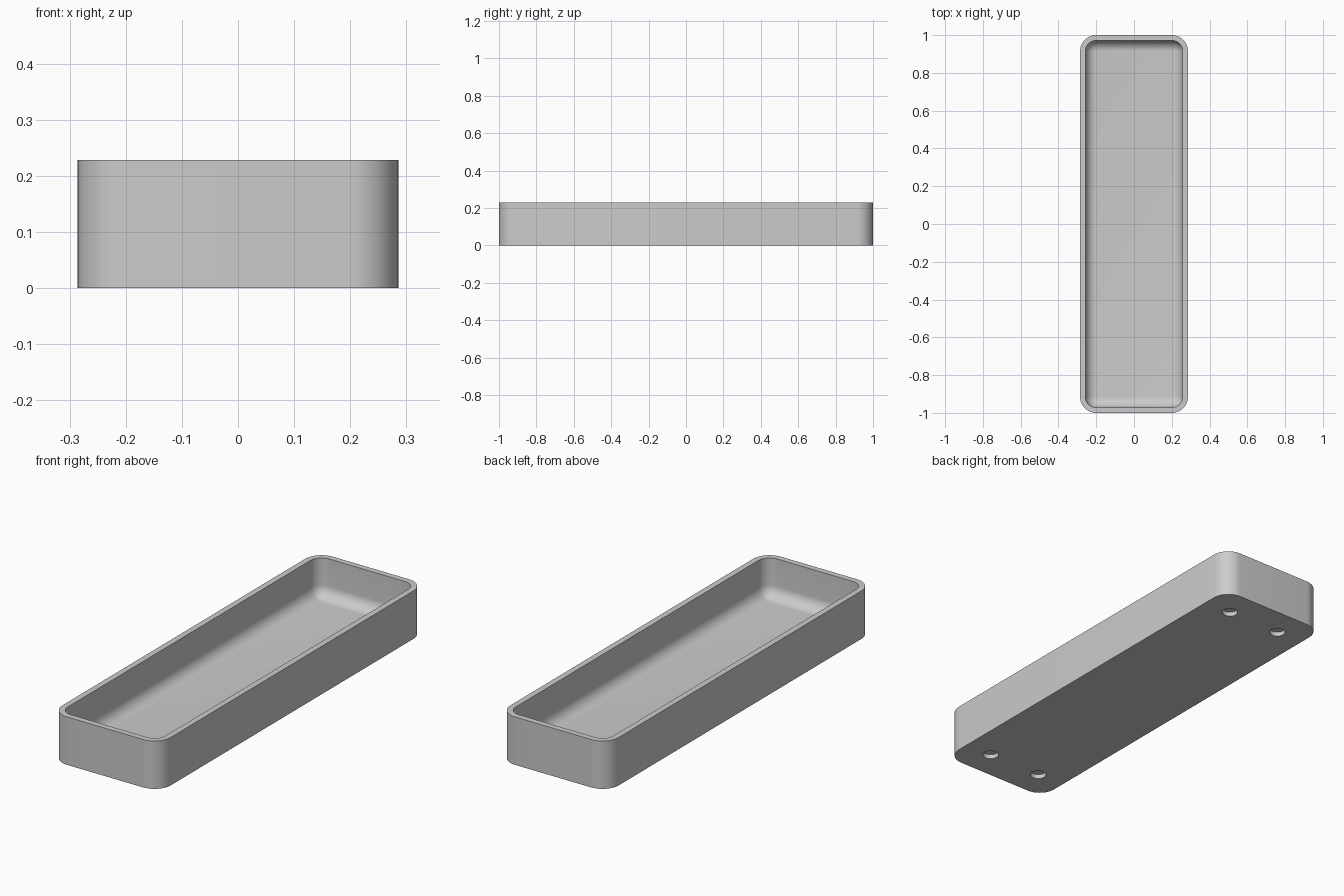
import bpy
import bmesh
from math import sin, cos, pi, radians

if "Cube" in bpy.data.objects:
    bpy.data.objects.remove(bpy.data.objects["Cube"], do_unlink=True)

UNIT = 2 / 70                      # tray is 70 units long, 20 wide, 8 high
HEIGHT = 8 * UNIT
OUTER_R, INNER_R = 3 * UNIT, 2 * UNIT
FLOOR = 1.5 * UNIT
CORNER_X, CORNER_Y = 7 * UNIT, 32 * UNIT   # shared corner centres
CORNER_STEPS, FILLET_STEPS = 12, 10

grey = bpy.data.materials.new("light grey")
grey.use_nodes = True
grey.diffuse_color = (0.6, 0.6, 0.6, 1)
grey.node_tree.nodes["Principled BSDF"].inputs["Base Color"].default_value = (0.6, 0.6, 0.6, 1)


def rounded_ring(bm, radius, z):
    """Rounded rectangle of vertices around the shared corner centres."""
    ring = []
    for quarter, (sx, sy) in enumerate([(1, 1), (-1, 1), (-1, -1), (1, -1)]):
        for i in range(CORNER_STEPS + 1):
            a = pi / 2 * (quarter + i / CORNER_STEPS)
            ring.append(bm.verts.new((sx * CORNER_X + radius * cos(a),
                                      sy * CORNER_Y + radius * sin(a), z)))
    return ring


# Profile: outer wall, flat rim, inner wall, fillet down to the floor
profile = [(OUTER_R, 0), (OUTER_R, HEIGHT), (INNER_R, HEIGHT)]
for i in range(FILLET_STEPS + 1):
    a = pi / 2 * i / FILLET_STEPS
    profile.append((INNER_R * cos(a), FLOOR + INNER_R * (1 - sin(a))))

bm = bmesh.new()
rings = [rounded_ring(bm, r, z) for r, z in profile]
for low, high in zip(rings, rings[1:]):
    for i in range(len(low)):
        j = (i + 1) % len(low)
        bm.faces.new((low[i], low[j], high[j], high[i]))
bm.faces.new(list(reversed(rings[0])))
bm.faces.new(rings[-1])
bmesh.ops.remove_doubles(bm, verts=bm.verts, dist=1e-5)
bmesh.ops.recalc_face_normals(bm, faces=bm.faces)
mesh = bpy.data.meshes.new("tray")
bm.to_mesh(mesh)
bm.free()
mesh.materials.append(grey)
tray = bpy.data.objects.new("tray", mesh)
bpy.context.collection.objects.link(tray)
bpy.context.view_layer.objects.active = tray

# Four blind holes in the underside
for sx in (-1, 1):
    for sy in (-1, 1):
        bpy.ops.mesh.primitive_cylinder_add(
            vertices=32, radius=1.25 * UNIT, depth=1.5 * UNIT,
            location=(sx * 5 * UNIT, sy * 30 * UNIT, 0))
        cutter = bpy.context.object
        cutter.name = "hole_cutter"
        cutter.hide_render = True
        cutter.data.materials.append(grey)
        cut = tray.modifiers.new("hole", 'BOOLEAN')
        cut.operation = 'DIFFERENCE'
        cut.solver = 'EXACT'
        cut.object = cutter
        bpy.context.view_layer.objects.active = tray
        bpy.ops.object.modifier_apply(modifier=cut.name)
        bpy.data.objects.remove(cutter, do_unlink=True)

# Smooth curves, crisp rims
bpy.ops.object.select_all(action='DESELECT')
tray.select_set(True)
bpy.context.view_layer.objects.active = tray
bpy.ops.object.shade_smooth_by_angle(angle=radians(30))
